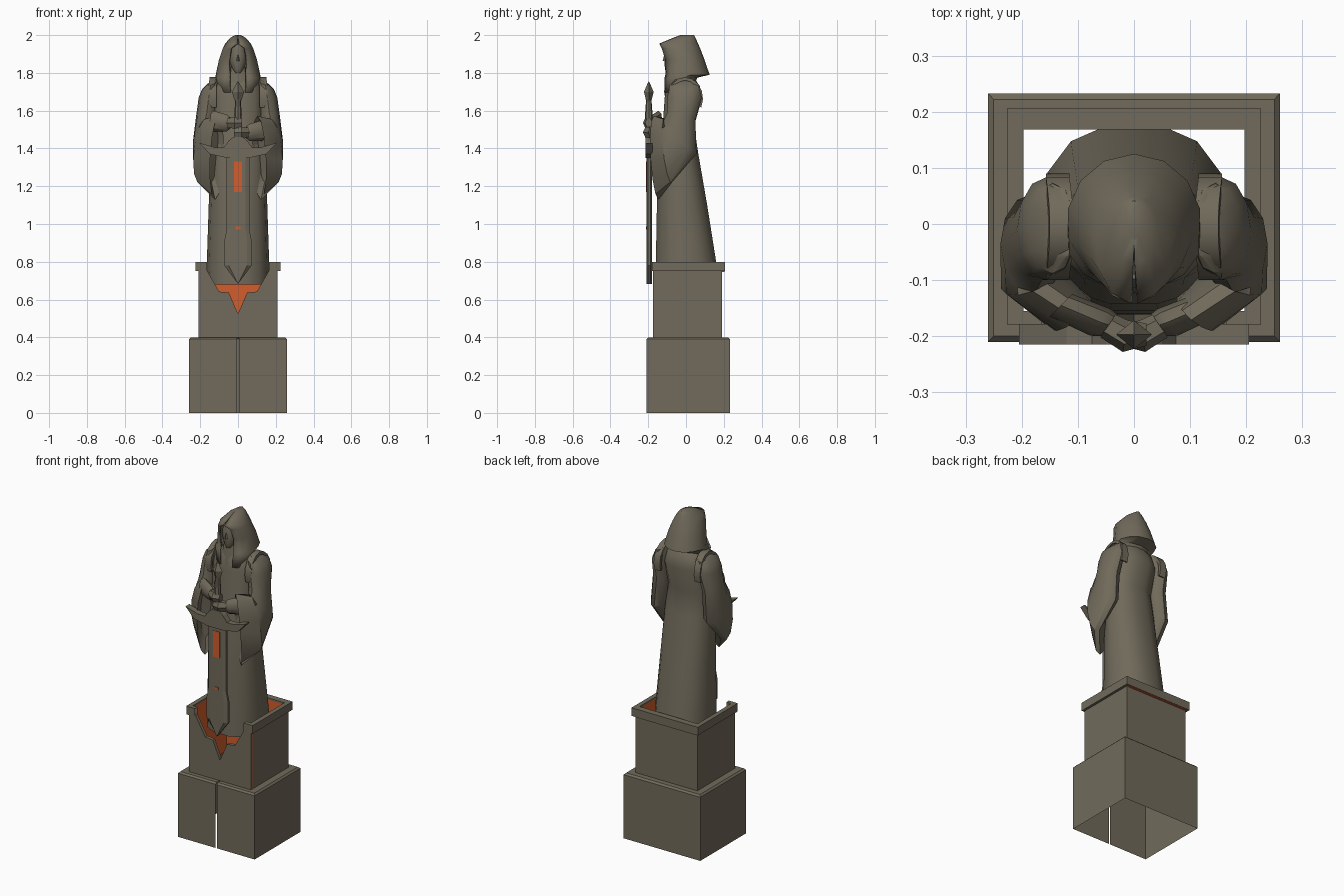
import bpy, bmesh, math
from mathutils import Vector

if "Cube" in bpy.data.objects:
    bpy.data.objects.remove(bpy.data.objects["Cube"])


def material(name, rgb):
    m = bpy.data.materials.new(name)
    m.diffuse_color = (*rgb, 1)
    m.use_nodes = True
    m.node_tree.nodes["Principled BSDF"].inputs["Base Color"].default_value = m.diffuse_color
    return m


STONE = material("grey_brown_stone", (0.165, 0.145, 0.105))
GLOW = material("ember_orange", (0.65, 0.11, 0.025))


def finish(name, bm, mat, smooth=None):
    bmesh.ops.recalc_face_normals(bm, faces=bm.faces)
    me = bpy.data.meshes.new(name)
    bm.to_mesh(me)
    bm.free()
    me.materials.append(mat)
    if smooth:
        me.shade_smooth()
        me.set_sharp_from_angle(angle=math.radians(smooth))
    ob = bpy.data.objects.new(name, me)
    bpy.context.collection.objects.link(ob)
    return ob


def loft(name, rings, mat=STONE, closed=True, caps=(True, True), smooth=None):
    """Skin a list of point rings."""
    bm = bmesh.new()
    vs = [[bm.verts.new(p) for p in r] for r in rings]
    n = len(rings[0])
    for a, b in zip(vs, vs[1:]):
        for i in range(n if closed else n - 1):
            j = (i + 1) % n
            bm.faces.new((a[i], a[j], b[j], b[i]))
    if caps[0]:
        bm.faces.new(vs[0][::-1])
    if caps[1]:
        bm.faces.new(vs[-1])
    return finish(name, bm, mat, smooth)


def prism(name, pts, y0, y1, mat=STONE):
    """Outline in x,z pushed through y."""
    return loft(name, [[(x, y, z) for x, z in pts] for y in (y0, y1)], mat)


def mirrored(half):
    """Complete a symmetric outline from its right half, top to bottom."""
    return half + [(-x, z) for x, z in half[::-1] if x > 0]


def box(name, lo, hi, mat=STONE):
    return prism(name, [(lo[0], lo[2]), (hi[0], lo[2]), (hi[0], hi[2]), (lo[0], hi[2])],
                 lo[1], hi[1], mat)


def wall(name, levels, gap, mat=STONE):
    """Rectangular wall with a gap in the middle of the front; level = z, x, front y, back y."""
    rings = [[(gap, f, z), (x, f, z), (x, b, z), (-x, b, z), (-x, f, z), (-gap, f, z)]
             for z, x, f, b in levels]
    return loft(name, rings, mat, closed=False, caps=(False, False))


def oval(z, hx, f, b, n=14):
    pts = []
    for i in range(n):
        a = 2 * math.pi * (i + 0.5) / n
        s, c = math.sin(a), math.cos(a)
        pts.append((hx * math.copysign(abs(s) ** .85, s),
                    (f + b) / 2 + (b - f) / 2 * math.copysign(abs(c) ** .85, c), z))
    return pts


def ring(c, u, v, n=12):
    c, u, v = Vector(c), Vector(u), Vector(v)
    return [c + u * math.cos(2 * math.pi * i / n) + v * math.sin(2 * math.pi * i / n)
            for i in range(n)]


def flip(rings, s):
    return [[(p[0] * s, p[1], p[2]) for p in r] for r in rings]


# Pedestal: hollow split base, hollow block with a broken front, cap rim
wall("base", [(0, .26, -.21, .233), (.39, .26, -.21, .233),
              (.40, .25, -.2, .222), (.40, .2, -.165, .18)], .004)
wall("block_walls", [(.4, .21, -.174, .19), (.76, .21, -.174, .19)], .2)
right = [(.165, .755), (.122, .68), (.10, .642), (.048, .637), (0, .525)]
notch = right + [(-x, z) for x, z in right[-2::-1]]
panel = notch + [(-.21, .755), (-.21, .4), (.21, .4), (.21, .755)]
prism("block_front", panel, -.175, -.158)
prism("block_front_lining", panel, -.158, -.155, GLOW)
wall("block_lining", [(.4, .196, -.154, .167), (.79, .196, -.154, .167)], .17, GLOW)
cap = wall("cap_rim", [(.75, .2, -.157, .17), (.75, .225, -.18, .207), (.8, .225, -.18, .207),
                       (.8, .197, -.155, .168), (.75, .197, -.155, .168)], .165)
box("cap_underside", (-.2, .191, .747), (.2, .204, .75), GLOW)

# Robe
loft("robe", [oval(*r) for r in (
    (.68, .168, -.165, .18), (.8, .165, -.163, .163), (1.1, .155, -.157, .115),
    (1.38, .146, -.145, .066), (1.52, .13, -.125, .045), (1.67, .135, -.115, .088),
    (1.74, .12, -.105, .068), (1.78, .07, -.085, .04))], smooth=40)

# Sleeves, forearms, hands and shoulder bands
sleeve = [ring(*r) for r in (
    ((.125, -.01, 1.762), (.025, 0, -.01), (0, .05, 0)),
    ((.145, -.008, 1.735), (.045, 0, -.02), (0, .08, 0)),
    ((.155, -.008, 1.67), (.053, 0, 0), (0, .092, 0)),
    ((.165, -.025, 1.57), (.057, 0, 0), (0, .075, -.02)),
    ((.178, -.035, 1.45), (.06, 0, -.01), (0, .09, -.08)),
    ((.185, -.095, 1.39), (.052, -.02, -.05), (.005, .025, -.165)),
    ((.112, -.158, 1.35), (.035, -.03, 0), (.01, .013, -.222)),
    ((.13, -.125, 1.38), (.022, -.02, 0), (.01, .012, -.16)))]
band = []
for k in range(11):
    a = math.radians(-25 + 23 * k)
    row = []
    for r, dx in ((0, -.02), (0, .022), (.017, .022), (.017, -.02)):
        z = 1.665 + (.095 + r) * math.sin(a)
        row.append((.135 + dx - .12 * (z - 1.72) * (z > 1.72),
                    -.005 + (.078 + r) * math.cos(a), z))
    band.append(row)
for s, side, z in ((1, "right", 1.485), (-1, "left", 1.535)):
    loft(side + "_sleeve", flip(sleeve, s), smooth=40)
    loft(side + "_shoulder_band", flip(band, s), smooth=30)
    arm = [ring((.13, -.145, z + .01), (.02, -.02, 0), (0, 0, -.055), 8),
           ring((.06, -.175, z), (.018, -.024, 0), (0, 0, -.045), 8),
           ring((.045, -.18, z), (.014, -.02, 0), (0, 0, -.033), 8)]
    loft(side + "_forearm", flip(arm, s), smooth=40)
    hand = [ring((.05, -.18, z), (.01, -.022, 0), (0, 0, -.03), 6),
            ring((.015, -.2, z), (.005, -.028, 0), (0, 0, -.034), 6),
            ring((-.022, -.197, z), (0, -.02, 0), (0, 0, -.026), 6)]
    loft(side + "_hand", flip(hand, s))

# Hood: arcs open at the face
hood = []
for z, hx, f, b, gap in ((1.695, .102, -.122, .03, 24), (1.775, .12, -.12, .06, 22),
                         (1.79, .12, -.118, .125, 22), (1.87, .103, -.122, .098, 27),
                         (1.93, .082, -.14, .075, 27), (1.955, .068, -.142, .064, 6),
                         (1.985, .042, -.07, .05, 2), (2.0, .015, -.03, .042, 1)):
    arc = []
    for i in range(13):
        a = math.radians(gap + (360 - 2 * gap) * i / 12)
        arc.append((hx * math.sin(a), (f + b) / 2 - (b - f) / 2 * math.cos(a), z))
    hood.append(arc)
ob = loft("hood", hood, closed=False, caps=(False, True), smooth=45)
mod = ob.modifiers.new("cloth_thickness", "SOLIDIFY")
mod.thickness = .008
mod.offset = -1

# Face, nose, and neck cloth
loft("face", [ring((0, y, z), (w, 0, 0), (0, d, 0), 10) for z, w, d, y in (
    (1.80, .016, .02, -.085), (1.82, .03, .034, -.08), (1.86, .046, .045, -.07),
    (1.90, .048, .048, -.068), (1.95, .035, .035, -.065))], smooth=50)
loft("nose", [ring((0, -.112, 1.862), (.01, 0, 0), (0, .012, 0), 4),
              ring((0, -.11, 1.895), (.004, 0, 0), (0, .006, 0), 4)])
loft("neck_cloth", [ring((0, -.06, 1.68), (.075, 0, 0), (0, .055, 0), 8),
                    ring((0, -.05, 1.83), (.05, 0, 0), (0, .045, 0), 8)], smooth=40)

# Sword: pommel, grip, guard, blade, glowing groove
SY = -.197
loft("sword_pommel", [ring((0, SY, z), (r, 0, 0), (0, r * .8, 0), 4) for z, r in (
    (1.64, .012), (1.66, .02), (1.70, .032), (1.755, .002))])
loft("sword_grip", [ring((0, SY, z), (r, 0, 0), (0, r, 0), 8) for z, r in (
    (1.42, .014), (1.58, .02), (1.66, .014))], smooth=40)
prism("sword_guard", mirrored([(.025, 1.46), (.05, 1.44), (.075, 1.405), (.12, 1.405),
                               (.205, 1.43), (.15, 1.37), (.06, 1.35)]), -.215, -.178)
outline = mirrored([(.06, 1.37), (.06, .97), (.072, .91), (.072, .78), (0, .683)])
rings = [[(x * k, y, z) for x, z in outline] for y, k in (
    (-.18, .75), (-.187, 1), (-.2, 1), (-.208, .68))]
loft("sword_blade", rings)
box("blade_groove", (-.022, -.211, 1.17), (.022, -.206, 1.33), GLOW)
box("blade_mark", (-.012, -.211, .972), (.012, -.206, .988), GLOW)
